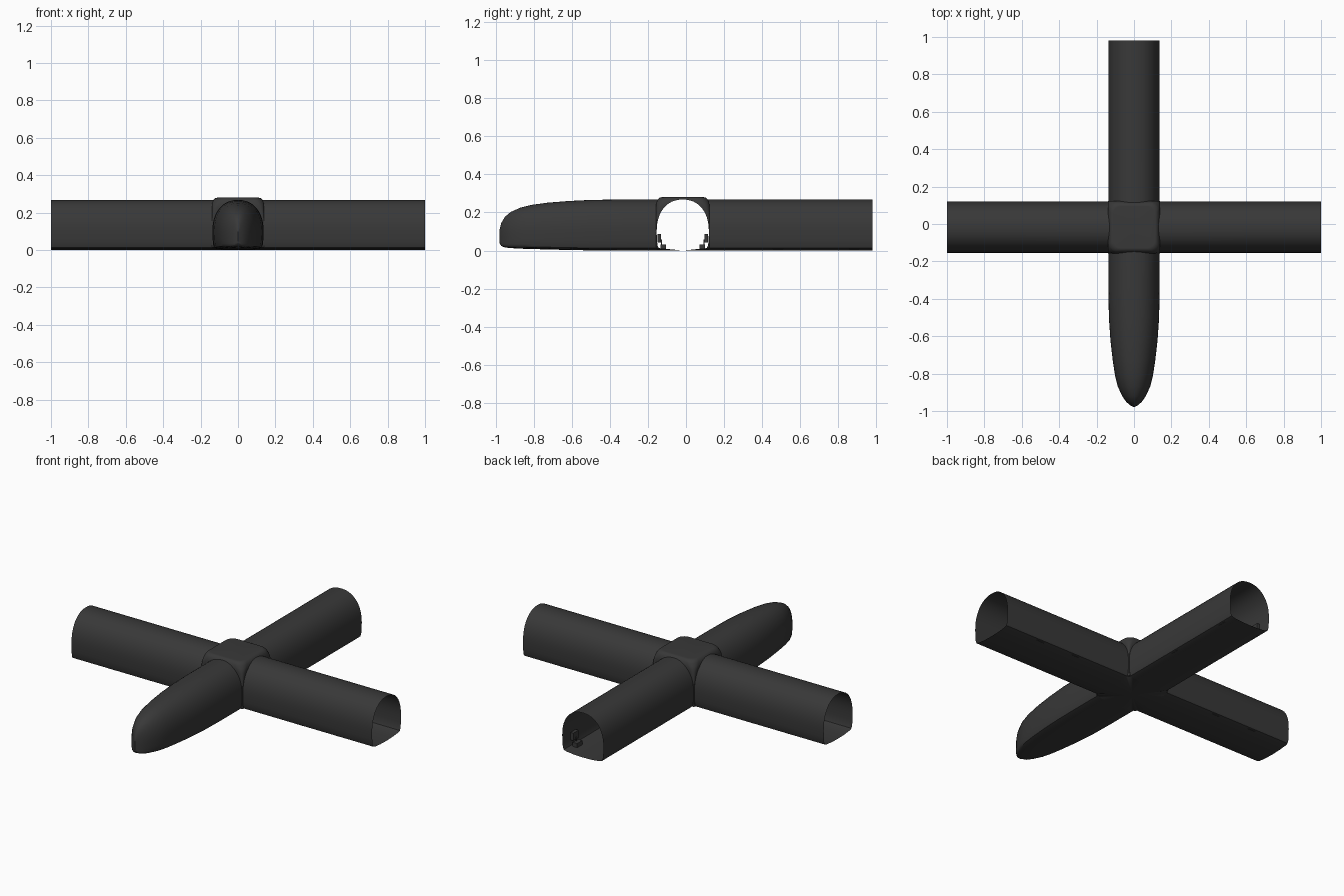
import bpy, bmesh, math
from mathutils import Matrix, Vector

if "Cube" in bpy.data.objects:
    bpy.data.objects.remove(bpy.data.objects["Cube"])

CY = -0.017            # y of the crossing
W, SPRING, TOP = 0.137, 0.1, 0.268

mat = bpy.data.materials.new("dark grey")
mat.diffuse_color = (0.04, 0.04, 0.04, 1)
mat.use_nodes = True
mat.node_tree.nodes["Principled BSDF"].inputs["Base Color"].default_value = mat.diffuse_color


def finish(name, bm, angle=35):
    bmesh.ops.remove_doubles(bm, verts=bm.verts, dist=0.0003)
    bmesh.ops.recalc_face_normals(bm, faces=bm.faces)
    for f in bm.faces:
        f.smooth = True
    me = bpy.data.meshes.new(name)
    bm.to_mesh(me)
    bm.free()
    me.set_sharp_from_angle(angle=math.radians(angle))
    me.materials.append(mat)
    ob = bpy.data.objects.new(name, me)
    bpy.context.collection.objects.link(ob)
    return ob


# half cross-section of a tunnel, crown to floor
N = 12
half = []
for i in range(N + 1):
    a = math.pi / 2 * i / N
    half.append((W * math.sin(a) ** 0.9,
                 SPRING + (TOP - SPRING) * max(0, math.cos(a)) ** 0.9))
half += [(0.136, 0.06), (0.133, 0.03), (0.127, 0.013)]
floor = [(0.11, 0.007), (0.06, 0.002), (0, 0)]
side = half + floor
ring = side + [(-w, z) for w, z in side[-2:0:-1]]


def hub(z):
    """half size of the junction block at height z"""
    t = min(1, max(0, (z - 0.235) / 0.045))
    return 0.112 + 0.028 * math.sqrt(1 - t * t)


def loft(bm, rows, closed=True):
    vs = [[bm.verts.new(p) for p in r] for r in rows]
    n = len(rows[0])
    for a, b in zip(vs, vs[1:]):
        for j in range(n if closed else n - 1):
            k = (j + 1) % n
            bm.faces.new((a[j], a[k], b[k], b[j]))
    return vs


def place(bm, angle):
    bmesh.ops.transform(bm, verts=bm.verts,
                        matrix=Matrix.Translation((0, CY, 0)) @ Matrix.Rotation(angle, 4, 'Z'))


# three open tunnels, modelled along +x then turned
for name, ang, end in (("right_tunnel", 0, 1.0), ("left_tunnel", math.pi, 1.0),
                       ("back_tunnel", math.pi / 2, 0.98 - CY)):
    bm = bmesh.new()
    loft(bm, [[(hub(z), w, z) for w, z in ring], [(end, w, z) for w, z in ring]])
    place(bm, ang)
    finish(name, bm)

# front tunnel closing to a rounded nose: y, width scale, bottom, top
nose = [(-0.35, 1, 0, 0.268), (-0.5, 0.98, 0.001, 0.266), (-0.62, 0.92, 0.003, 0.26),
        (-0.73, 0.83, 0.006, 0.251), (-0.81, 0.74, 0.008, 0.24), (-0.87, 0.63, 0.01, 0.225),
        (-0.92, 0.46, 0.013, 0.203), (-0.95, 0.31, 0.016, 0.178),
        (-0.97, 0.15, 0.024, 0.145), (-0.98, 0.0, 0.04, 0.105)]
bm = bmesh.new()
rows = [[(w, CY - hub(z), z) for w, z in ring]]
for y, s, lo, hi in nose:
    rows.append([(w * s, y, lo + z / TOP * (hi - lo)) for w, z in ring])
loft(bm, rows)
bmesh.ops.dissolve_degenerate(bm, dist=0.0003, edges=bm.edges)
finish("front_nose_tunnel", bm, 50)

# junction: four corner webs between the arches, domed cap and floor
bm = bmesh.new()
levels = [(w, z) for w, z in reversed(half)] + [(0, 0.273), (0, 0.277), (0, 0.2795), (0, 0.28)]
for q in range(4):
    rot = Matrix.Rotation(q * math.pi / 2, 3, 'Z')
    rows = []
    for w, z in levels:
        s = hub(z)
        r = min(0.045, (s - w) * 0.6)
        pts = [(w, s)]
        for k in range(6):
            a = math.pi / 2 * (1 - k / 5)
            pts.append((s - r + r * math.cos(a), s - r + r * math.sin(a)))
        pts.append((s, w))
        rows.append([rot @ Vector((x, y, z)) for x, y in pts])
    vs = loft(bm, rows, closed=False)
    c = bm.verts.new((0, 0, 0.28))
    for a, b in zip(vs[-1], vs[-1][1:]):
        bm.faces.new((a, b, c))
    # floor fan of this side
    c = bm.verts.new((0, 0, 0))
    edge = [half[-1]] + floor + [(-w, z) for w, z in floor[-2::-1]] + [(-half[-1][0], half[-1][1])]
    fv = [bm.verts.new(rot @ Vector((0.14, w, z))) for w, z in edge]
    for a, b in zip(fv, fv[1:]):
        bm.faces.new((a, b, c))
    e = bm.verts.new(rot @ Vector((half[-1][0], 0.14, half[-1][1])))
    bm.faces.new((fv[0], e, c))
place(bm, 0)
finish("junction_block", bm)

# small fittings along the inner walls and floor edges: offset, z, size
parts = [(0.123, 0.065, (0.05, 0.018, 0.045)), (0.103, 0.02, (0.05, 0.03, 0.025)),
         (0.112, 0.035, (0.006, 0.004, 0.045))]
bm = bmesh.new()
for ang, spots in ((0, (0.5, 0.75)), (math.pi, (0.5, 0.75)), (math.pi / 2, (0.5, 0.9))):
    for d in spots:
        for s in (-1, 1):
            for off, z, size in parts:
                m = (Matrix.Rotation(ang, 4, 'Z') @ Matrix.Translation((d, s * off, z))
                     @ Matrix.Diagonal((*size, 1)))
                bmesh.ops.create_cube(bm, size=1, matrix=m)
place(bm, 0)
finish("wall_fittings", bm)
